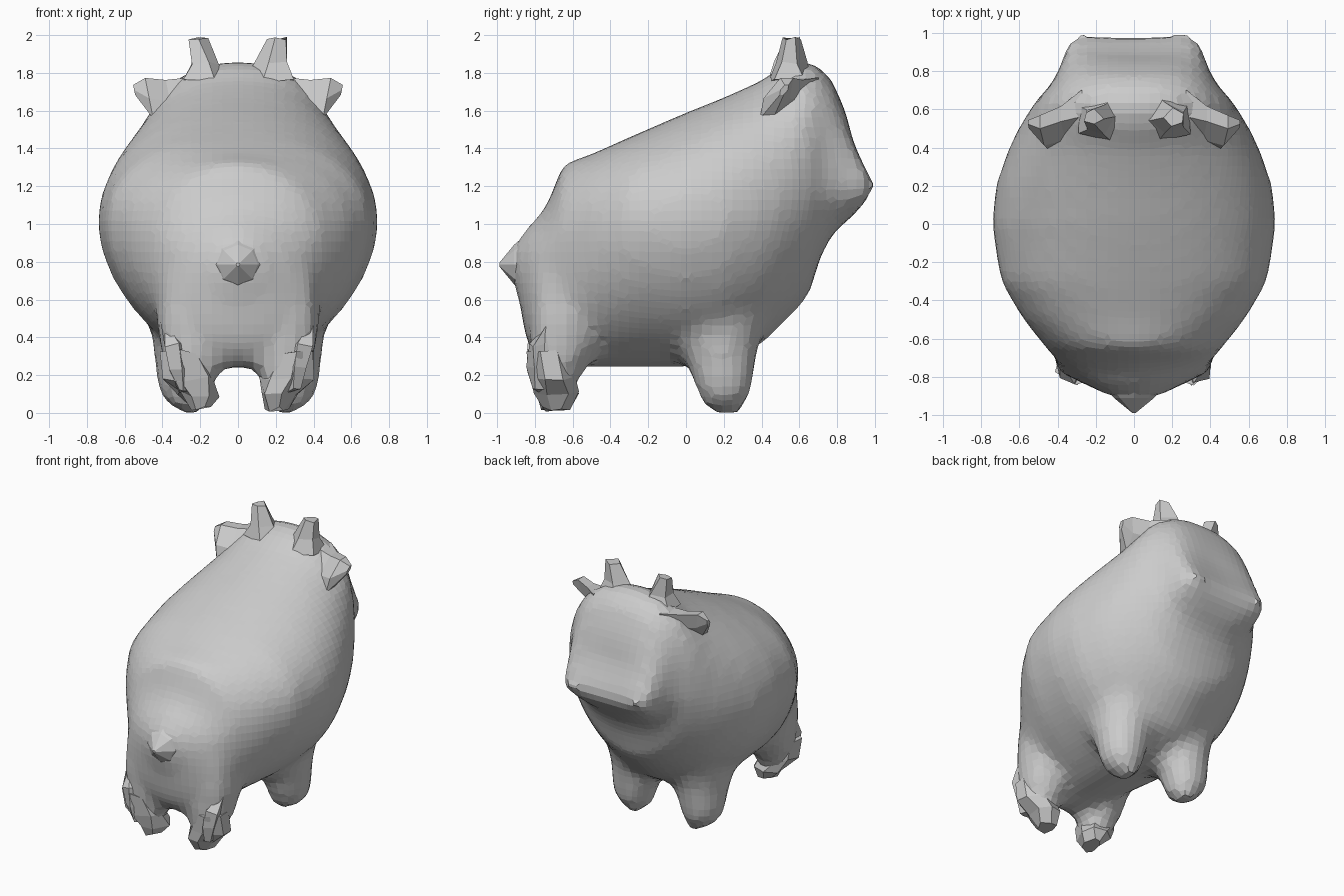
import bpy, bmesh, math, random
from mathutils import Vector

random.seed(4)


def power(v, n):
    return math.copysign(abs(v) ** (2 / n), v)


def loft(bm, rings):
    """Skin a list of closed rings and cap both ends."""
    vs = [[bm.verts.new(p) for p in r] for r in rings]
    n = len(vs[0])
    for a, b in zip(vs, vs[1:]):
        for i in range(n):
            bm.faces.new((a[i], a[(i + 1) % n], b[(i + 1) % n], b[i]))
    bm.faces.new(vs[0])
    bm.faces.new(vs[-1])


def tube(bm, path, sides, sx=1, jitter=0.0):
    """Horizontal elliptical rings; path holds (x, y, z, rx, ry)."""
    rings = []
    for x, y, z, rx, ry in path:
        ring = []
        for i in range(sides):
            a = math.tau * (i + 0.5) / sides
            p = Vector((sx * (x + rx * math.cos(a)), y + ry * math.sin(a), z))
            ring.append(p + Vector([random.uniform(-jitter, jitter) for _ in range(3)]))
        rings.append(ring)
    loft(bm, rings)


def finish(bm, name):
    bmesh.ops.recalc_face_normals(bm, faces=bm.faces)
    me = bpy.data.meshes.new(name)
    bm.to_mesh(me)
    bm.free()
    ob = bpy.data.objects.new(name, me)
    bpy.context.collection.objects.link(ob)
    return ob


# Body sections along y: y, top z, bottom z, half width, widest z, upper power, lower power
SECTIONS = [
    (-0.92, 0.87, 0.70, 0.08, 0.79, 2, 2),
    (-0.88, 0.93, 0.58, 0.17, 0.77, 2, 2),
    (-0.85, 0.97, 0.40, 0.24, 0.75, 2, 2.6),
    (-0.80, 1.02, 0.29, 0.32, 0.76, 2, 2.8),
    (-0.74, 1.09, 0.25, 0.38, 0.80, 2, 2.5),
    (-0.65, 1.32, 0.24, 0.46, 0.88, 2, 2.1),
    (-0.50, 1.37, 0.24, 0.58, 0.95, 2.2, 1.8),
    (-0.30, 1.46, 0.24, 0.70, 1.00, 2.2, 1.75),
    (0.00, 1.59, 0.24, 0.745, 1.00, 2.1, 1.75),
    (0.20, 1.67, 0.27, 0.725, 1.02, 2.1, 1.8),
    (0.40, 1.76, 0.36, 0.655, 1.08, 2.1, 1.8),
    (0.50, 1.83, 0.46, 0.605, 1.12, 2.1, 1.8),
    (0.60, 1.87, 0.56, 0.545, 1.20, 2.3, 1.8),
    (0.65, 1.86, 0.62, 0.51, 1.23, 2.5, 1.8),
    (0.71, 1.83, 0.82, 0.45, 1.25, 2.7, 2),
    (0.78, 1.75, 0.96, 0.40, 1.25, 2.8, 2.2),
    (0.85, 1.58, 1.01, 0.38, 1.23, 2.9, 2.5),
    (0.92, 1.41, 1.05, 0.36, 1.22, 3, 2.5),
    (0.98, 1.28, 1.12, 0.33, 1.20, 3, 2.5),
    (1.00, 1.24, 1.15, 0.30, 1.20, 2.5, 2.5),
]

bm = bmesh.new()
rings = []
for y, top, bot, w, zw, up, low in SECTIONS:
    ring = []
    for i in range(40):
        a = math.tau * i / 40
        c, s = math.cos(a), math.sin(a)
        n, h = (up, top - zw) if s > 0 else (low, zw - bot)
        x = w * power(c, n)
        dish = 0.03 * (1 - (x / w) ** 2) if y > 0.88 else 0   # hollow muzzle front
        ring.append((x, y - dish, zw + h * power(s, n)))
    rings.append(ring)
loft(bm, rings)

# Stubby legs, fused into the body by the voxel remesh
for s in (1, -1):
    tube(bm, [(0.30, 0.15, 0.75, 0.26, 0.34), (0.27, 0.16, 0.48, 0.20, 0.26),
              (0.26, 0.17, 0.34, 0.19, 0.215), (0.265, 0.19, 0.24, 0.175, 0.18),
              (0.28, 0.20, 0.14, 0.155, 0.155),
              (0.27, 0.20, 0.06, 0.12, 0.13), (0.25, 0.21, 0.0, 0.06, 0.08)], 16, s)
    tube(bm, [(0.25, -0.60, 0.75, 0.18, 0.23), (0.27, -0.63, 0.48, 0.17, 0.20),
              (0.25, -0.66, 0.30, 0.16, 0.17), (0.24, -0.69, 0.18, 0.13, 0.13),
              (0.23, -0.69, 0.08, 0.08, 0.09)], 12, s)
body = finish(bm, "body_and_legs")
rm = body.modifiers.new("fuse", 'REMESH')
rm.mode = 'VOXEL'
rm.voxel_size = 0.055
sm = body.modifiers.new("soften", 'SMOOTH')
sm.factor = 0.5
sm.iterations = 4

# Short pointed tail
bm = bmesh.new()
loft(bm, [[(r * math.cos(math.tau * i / 8), y, 0.785 + r * math.sin(math.tau * i / 8))
           for i in range(8)] for y, r in ((-0.80, 0.20), (-0.91, 0.105), (-0.988, 0.01))])
finish(bm, "tail")

for side, s in (("right", 1), ("left", -1)):
    # Faceted horn
    bm = bmesh.new()
    tube(bm, [(0.17, 0.55, 1.76, 0.15, 0.13), (0.18, 0.55, 1.85, 0.085, 0.085),
              (0.215, 0.56, 1.985, 0.05, 0.04)], 5, s, 0.012)
    finish(bm, side + "_horn")

    # Sideways flared ear: rings along x as (x, y, z, ry, rz)
    bm = bmesh.new()
    loft(bm, [[(s * (x + 0.2 * rz * math.sin(a)), y + ry * math.cos(a) + 0.5 * rz * math.sin(a),
                z + rz * math.sin(a)) for a in (math.tau * i / 6 for i in range(6))]
              for x, y, z, ry, rz in ((0.24, 0.55, 1.61, 0.14, 0.19), (0.36, 0.52, 1.65, 0.08, 0.13),
                                      (0.47, 0.48, 1.665, 0.07, 0.125), (0.55, 0.52, 1.71, 0.02, 0.03))])
    finish(bm, side + "_ear")

    # Ragged rear hoof
    bm = bmesh.new()
    tube(bm, [(0.29, -0.72, 0.32, 0.12, 0.12), (0.26, -0.71, 0.18, 0.14, 0.12),
              (0.22, -0.68, 0.10, 0.11, 0.12), (0.20, -0.68, 0.02, 0.06, 0.08)], 7, s, 0.018)
    finish(bm, side + "_rear_hoof")

    # Shard on the outside of the rear ankle
    bm = bmesh.new()
    tube(bm, [(0.39, -0.71, 0.48, 0.01, 0.01), (0.34, -0.76, 0.36, 0.06, 0.07),
              (0.31, -0.76, 0.24, 0.07, 0.08), (0.29, -0.76, 0.12, 0.04, 0.06)], 5, s, 0.015)
    finish(bm, side + "_ankle_shard")
